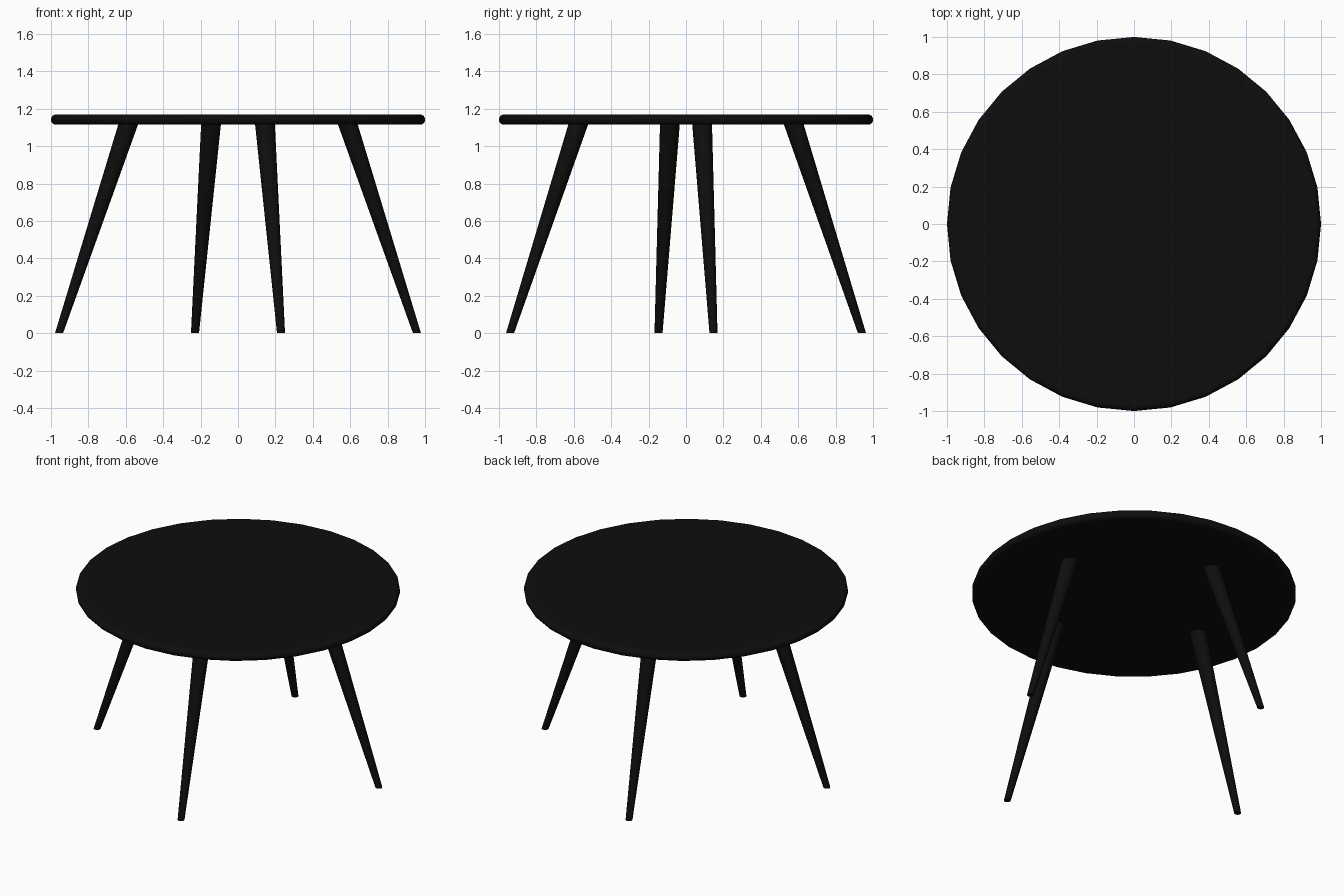
import bpy
import bmesh
import math
from mathutils import Vector

cube = bpy.data.objects.get("Cube")
if cube:
    bpy.data.objects.remove(cube)

# Single near-black finish
black = bpy.data.materials.new("matte_black")
black.use_nodes = True
colour = (0.0042, 0.0042, 0.0042, 1)
black.diffuse_color = colour
black.node_tree.nodes["Principled BSDF"].inputs["Base Color"].default_value = colour

TOP_Z, THICK = 1.17, 0.055
UNDER_Z = TOP_Z - THICK


def finish(obj, name):
    obj.name = name
    obj.data.name = name
    obj.data.materials.append(black)
    bpy.ops.object.select_all(action="DESELECT")
    obj.select_set(True)
    bpy.context.view_layer.objects.active = obj
    bpy.ops.object.shade_smooth_by_angle(angle=math.radians(40))


def tapered_leg(name, foot, head, foot_r=0.0215, head_r=0.053, sides=16):
    """Round splayed leg whose ends are cut level with the floor and top."""
    bm = bmesh.new()
    rings = []
    for centre, radius in ((foot, foot_r), (head, head_r)):
        ring = []
        for i in range(sides):
            a = math.tau * i / sides
            offset = Vector((math.cos(a), math.sin(a), 0)) * radius
            ring.append(bm.verts.new(Vector(centre) + offset))
        rings.append(ring)
    low, high = rings
    for i in range(sides):
        j = (i + 1) % sides
        bm.faces.new((low[i], low[j], high[j], high[i]))
    bm.faces.new(low[::-1])
    bm.faces.new(high)
    mesh = bpy.data.meshes.new(name)
    bm.to_mesh(mesh)
    bm.free()
    obj = bpy.data.objects.new(name, mesh)
    bpy.context.collection.objects.link(obj)
    finish(obj, name)


# Round top with a fully rounded rim
bpy.ops.mesh.primitive_cylinder_add(vertices=32, radius=1, depth=THICK,
                                    location=(0, 0, TOP_Z - THICK / 2))
table_top = bpy.context.object
rim = table_top.modifiers.new("rounded_rim", "BEVEL")
rim.width = THICK * 0.49
rim.segments = 5
rim.limit_method = "ANGLE"
rim.angle_limit = math.radians(30)
finish(table_top, "table_top")

# Two opposite pairs of splayed legs: foot and head positions on the plan
pairs = (
    (("left_leg", "right_leg"), (0.957, 0.147), (0.586, 0.086)),
    (("front_leg", "back_leg"), (0.23, -0.941), (0.144, -0.575)),
)
for names, foot, head in pairs:
    for name, s in zip(names, (1, -1)):
        tapered_leg(name, (s * foot[0], s * foot[1], 0),
                    (s * head[0], s * head[1], UNDER_Z + 0.005))
